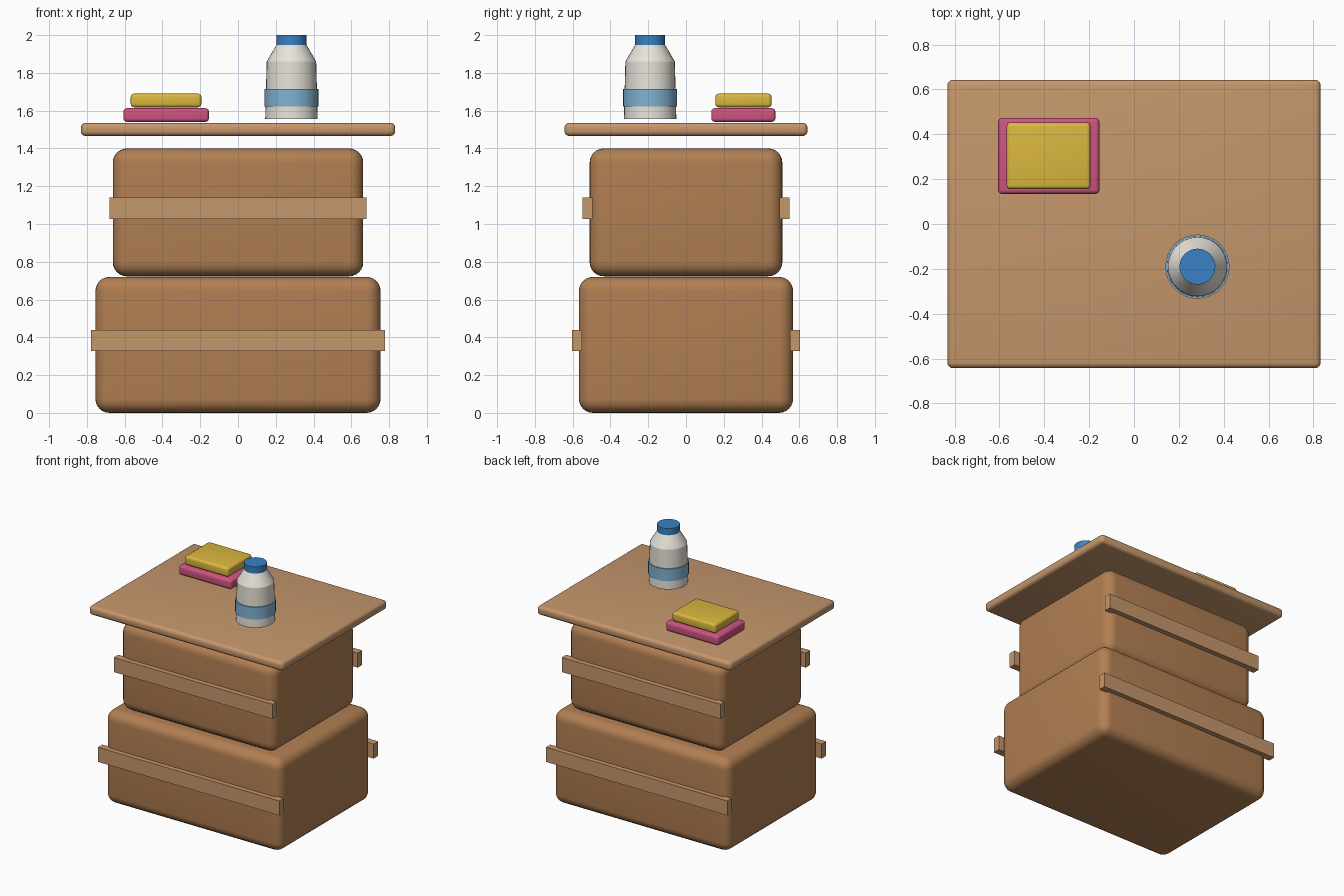
import bpy, bmesh, math
from mathutils import Matrix

if "Cube" in bpy.data.objects:
    bpy.data.objects.remove(bpy.data.objects["Cube"])


def material(name, rgb):
    m = bpy.data.materials.new(name)
    m.diffuse_color = (*rgb, 1)
    m.use_nodes = True
    m.node_tree.nodes["Principled BSDF"].inputs["Base Color"].default_value = m.diffuse_color
    return m


CARDBOARD = material("cardboard", (0.44, 0.21, 0.085))
TAPE = material("light_wood", (0.56, 0.31, 0.15))
PINK = material("pink", (0.62, 0.09, 0.22))
YELLOW = material("yellow", (0.71, 0.48, 0.05))
WHITE = material("off_white", (0.80, 0.77, 0.70))
PALE_BLUE = material("pale_blue", (0.22, 0.45, 0.66))
BLUE = material("blue", (0.04, 0.22, 0.56))


def finish(bm, name, mat):
    mesh = bpy.data.meshes.new(name)
    bm.to_mesh(mesh)
    bm.free()
    mesh.materials.append(mat)
    ob = bpy.data.objects.new(name, mesh)
    bpy.context.collection.objects.link(ob)
    return ob


def smooth(ob, degrees=30):
    bpy.ops.object.select_all(action='DESELECT')
    ob.select_set(True)
    bpy.context.view_layer.objects.active = ob
    bpy.ops.object.shade_smooth_by_angle(angle=math.radians(degrees))


def box(name, lo, hi, mat, bevel=0.0, segments=4):
    """Box between two corners, optionally with rounded edges."""
    size = [b - a for a, b in zip(lo, hi)]
    mid = [(a + b) / 2 for a, b in zip(lo, hi)]
    bm = bmesh.new()
    bmesh.ops.create_cube(bm, size=1, matrix=Matrix.Translation(mid) @ Matrix.Diagonal((*size, 1)))
    if bevel:
        bmesh.ops.bevel(bm, geom=bm.edges[:], offset=bevel, segments=segments,
                        profile=0.5, affect='EDGES')
    ob = finish(bm, name, mat)
    if bevel:
        smooth(ob)
    return ob


def frustum(name, center, z0, z1, r0, r1, mat, sides=32):
    """Upright capped round section."""
    bm = bmesh.new()
    bmesh.ops.create_cone(bm, cap_ends=True, segments=sides, radius1=r0, radius2=r1, depth=z1 - z0,
                          matrix=Matrix.Translation((*center, (z0 + z1) / 2)))
    ob = finish(bm, name, mat)
    smooth(ob)
    return ob


# Two stacked boxes, each with a strip on the front and back
for name, x, y, z0, z1, strip_x, strip_y, s0, s1 in (
        ("lower", 0.755, 0.567, 0.0, 0.72, 0.777, 0.577, 0.327, 0.44),
        ("upper", 0.663, 0.51, 0.723, 1.40, 0.68, 0.521, 1.027, 1.14)):
    box(name + "_box", (-x, -y, z0), (x, y, z1), CARDBOARD, 0.075, 6)
    for side, sign in (("front", -1), ("back", 1)):
        c = sign * strip_y
        box(f"{name}_{side}_strip", (-strip_x, c - 0.027, s0), (strip_x, c + 0.027, s1), TAPE)

# Table top
box("table_top", (-0.832, -0.643, 1.466), (0.832, 0.643, 1.536), TAPE, 0.025)

# Stacked books
box("pink_book", (-0.606, 0.134, 1.541), (-0.154, 0.473, 1.613), PINK, 0.018)
box("yellow_book", (-0.568, 0.155, 1.618), (-0.194, 0.453, 1.69), YELLOW, 0.018)

# Bottle
at = (0.283, -0.19)
frustum("bottle_body", at, 1.556, 1.86, 0.139, 0.131, WHITE)
frustum("bottle_shoulder", at, 1.86, 1.948, 0.131, 0.08, WHITE)
frustum("bottle_band", at, 1.621, 1.716, 0.143, 0.143, PALE_BLUE)
frustum("bottle_cap", at, 1.946, 2.0, 0.08, 0.08, BLUE)
